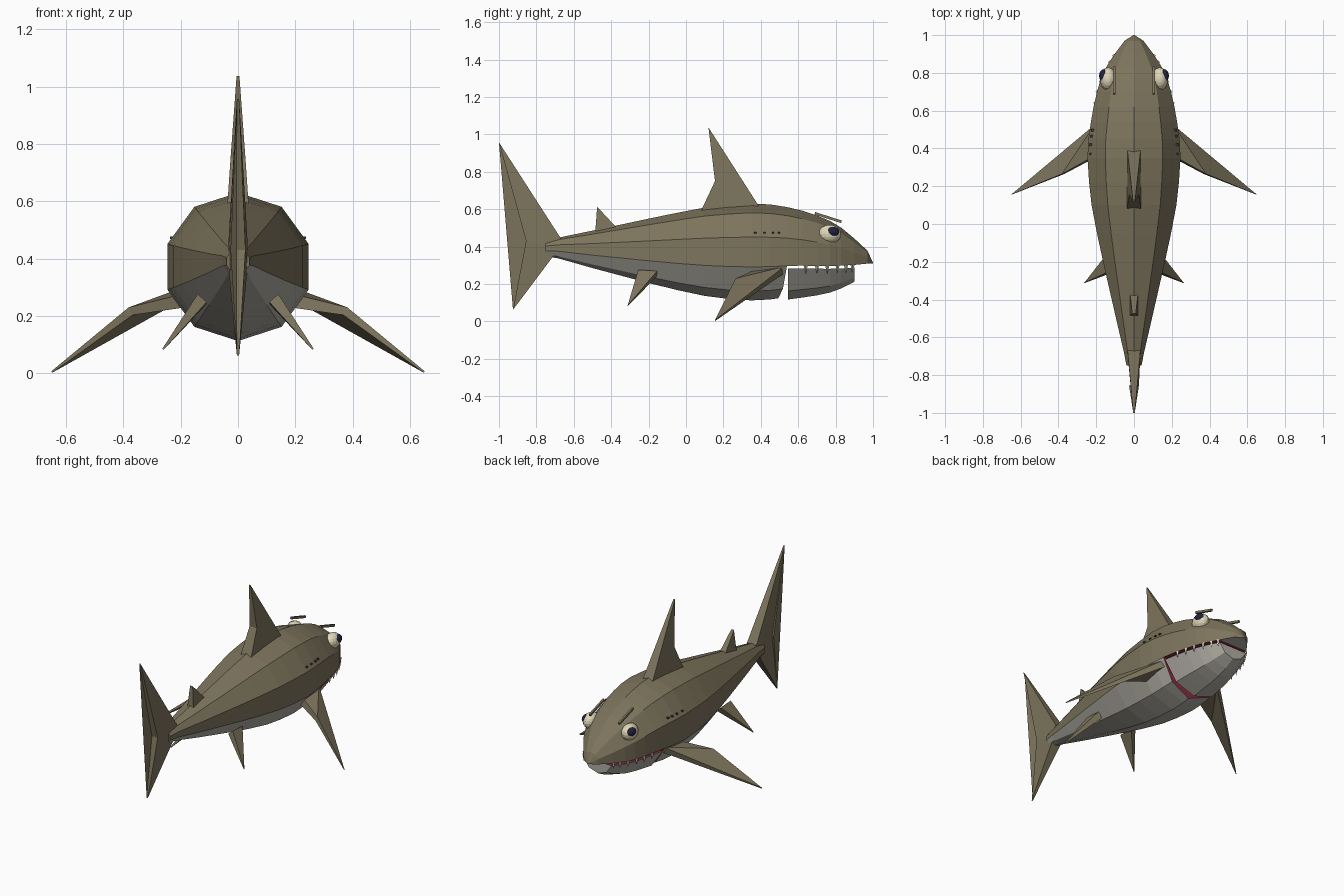
import bpy, bmesh, math
from mathutils import Vector

if "Cube" in bpy.data.objects:
    bpy.data.objects.remove(bpy.data.objects["Cube"])


def material(name, rgb):
    m = bpy.data.materials.new(name)
    m.diffuse_color = (*rgb, 1)
    m.use_nodes = True
    m.node_tree.nodes["Principled BSDF"].inputs["Base Color"].default_value = m.diffuse_color
    return m


SKIN = material("olive_brown", (0.205, 0.175, 0.108))
BELLY = material("pale_grey", (0.44, 0.42, 0.37))
MOUTH = material("dark_red", (0.25, 0.025, 0.045))
EYE = material("cream", (0.74, 0.68, 0.48))
PUPIL = material("navy", (0.015, 0.015, 0.05))
SLIT = material("dark_brown", (0.05, 0.045, 0.03))
TOOTH = material("ivory", (0.70, 0.68, 0.60))

# Body stations: y, centre height, radius
STATIONS = [(-0.75, 0.39, 0.042), (-0.68, 0.392, 0.056), (-0.5, 0.385, 0.10),
            (-0.35, 0.381, 0.136), (-0.2, 0.377, 0.172), (-0.05, 0.374, 0.206),
            (0.1, 0.372, 0.236), (0.22, 0.371, 0.25), (0.35, 0.371, 0.259),
            (0.45, 0.371, 0.254), (0.54, 0.371, 0.24), (0.62, 0.367, 0.225),
            (0.7, 0.36, 0.206), (0.77, 0.353, 0.184), (0.83, 0.346, 0.155),
            (0.9, 0.335, 0.108), (0.97, 0.325, 0.053), (1.0, 0.31, 0.003)]


def ring_at(y):
    for (a, za, ra), (b, zb, rb) in zip(STATIONS, STATIONS[1:]):
        if a <= y <= b:
            t = (y - a) / (b - a)
            return za + (zb - za) * t, ra + (rb - ra) * t


def ring_point(y, k, drop=0, scale=1):
    """Corner k of the ten-sided section, counted from the top."""
    cz, r = ring_at(y)
    a = math.radians(90 - 36 * k)
    return (r * scale * math.cos(a), y, cz - drop + r * math.sin(a))


def finish(name, bm, mats):
    bmesh.ops.recalc_face_normals(bm, faces=bm.faces)
    me = bpy.data.meshes.new(name)
    bm.to_mesh(me)
    bm.free()
    for m in mats:
        me.materials.append(m)
    ob = bpy.data.objects.new(name, me)
    bpy.context.collection.objects.link(ob)
    return ob


def loft(name, rows, strip_mats, start_mat, end_mat):
    """Skin closed rows of points, one colour per lengthwise strip."""
    mats = [SKIN, BELLY, MOUTH]
    bm = bmesh.new()
    vs = [[bm.verts.new(p) for p in row] for row in rows]
    n = len(vs[0])
    for a, b in zip(vs, vs[1:]):
        for k in range(n):
            j = (k + 1) % n
            f = bm.faces.new((a[k], a[j], b[j], b[k]))
            f.material_index = mats.index(strip_mats[k])
    for row, m in ((vs[0], start_mat), (vs[-1], end_mat)):
        if m:
            bm.faces.new(row).material_index = mats.index(m)
    return finish(name, bm, mats)


def fin(name, points, normal):
    """Flat fin from an outline of (position, half thickness)."""
    bm = bmesh.new()
    nrm = Vector(normal).normalized()
    a = [bm.verts.new(Vector(p) + nrm * h) for p, h in points]
    b = [bm.verts.new(Vector(p) - nrm * h) for p, h in points]
    n = len(a)
    caps = [bm.faces.new(a), bm.faces.new(b)]
    for k in range(n):
        j = (k + 1) % n
        bm.faces.new((a[k], a[j], b[j], b[k]))
    bmesh.ops.triangulate(bm, faces=caps)
    return finish(name, bm, [SKIN])


def ellipsoid(name, loc, size, mat):
    bpy.ops.mesh.primitive_uv_sphere_add(segments=16, ring_count=10, radius=1, location=loc)
    ob = bpy.context.object
    ob.name, ob.scale = name, size
    ob.data.materials.append(mat)


def box(name, loc, size, mat, tilt=0):
    bpy.ops.mesh.primitive_cube_add(size=1, location=loc, rotation=(tilt, 0, 0))
    ob = bpy.context.object
    ob.name, ob.scale = name, size
    ob.data.materials.append(mat)


# Main body, with a throat cut that slants back towards the belly
rows = [[ring_point(y, k) for k in range(10)] for y, _, _ in STATIONS if y < 0.5]
setback = {4: 0.022, 5: 0.046, 6: 0.022}
rows.append([ring_point(0.54 - setback.get(k, 0), k) for k in range(10)])
loft("body", rows, [SKIN] * 3 + [BELLY] * 4 + [SKIN] * 3, SKIN, MOUTH)

# Upper head with the roof of the mouth
upper = [7, 8, 9, 0, 1, 2, 3]
front = [s[0] for s in STATIONS if s[0] >= 0.54]
loft("upper_head", [[ring_point(y, k) for k in upper] for y in front if y <= 0.9],
     [SKIN] * 6 + [MOUTH], None, None)
loft("snout", [[ring_point(y, k) for k in upper] for y in front if y >= 0.9],
     [SKIN] * 6 + [BELLY], None, SKIN)

# Lower jaw
jaw_y = [0.545, 0.62, 0.7, 0.77, 0.83, 0.9]
loft("lower_jaw", [[ring_point(y, k, 0.015, 0.97) for k in (3, 4, 5, 6, 7)] for y in jaw_y],
     [BELLY] * 4 + [MOUTH], MOUTH, BELLY)

# Upright fins
fin("dorsal_fin", [((0, 0.40, 0.60), 0.036), ((0, 0.12, 1.037), 0.005),
                   ((0, 0.155, 0.75), 0.026), ((0, 0.08, 0.59), 0.037)], (1, 0, 0))
fin("rear_dorsal_fin", [((0, -0.37, 0.50), 0.021), ((0, -0.475, 0.613), 0.009),
                        ((0, -0.485, 0.48), 0.021)], (1, 0, 0))
fin("tail_fin", [((0, -0.67, 0.445), 0.034), ((0, -1.0, 0.957), 0.004),
                 ((0, -0.855, 0.43), 0.026), ((0, -0.925, 0.062), 0.004),
                 ((0, -0.69, 0.375), 0.034)], (1, 0, 0))

for s, side in ((1, "right"), (-1, "left")):
    # Paired fins
    fin("pectoral_fin_" + side,
        [((s * 0.20, 0.525, 0.275), 0.02), ((s * 0.65, 0.155, 0.004), 0.003),
         ((s * 0.375, 0.265, 0.216), 0.015), ((s * 0.20, 0.36, 0.25), 0.024)],
        (s * 0.45, 0, 0.9))
    fin("pelvic_fin_" + side,
        [((s * 0.125, -0.155, 0.255), 0.021), ((s * 0.262, -0.312, 0.083), 0.003),
         ((s * 0.125, -0.255, 0.262), 0.021)], (s * 0.75, 0, 0.66))
    # Eye, pupil and floating brow
    ellipsoid("eye_" + side, (s * 0.137, 0.768, 0.466), (0.044, 0.061, 0.05), EYE)
    ellipsoid("pupil_" + side, (s * 0.158, 0.784, 0.478), (0.027, 0.036, 0.028), PUPIL)
    box("brow_" + side, (s * 0.104, 0.76, 0.555), (0.012, 0.15, 0.014), SKIN, -0.31)
    # Gill slits
    for y in (0.37, 0.42, 0.465, 0.497):
        _, r = ring_at(y)
        box("gill_slit_" + side, (s * (0.89 * r), y, 0.473), (0.014, 0.012, 0.008), SLIT)
    # Teeth hanging from the upper lip
    for y in (0.64, 0.70, 0.755, 0.81, 0.855, 0.89):
        x, _, z = ring_point(y, 3)
        bpy.ops.mesh.primitive_cone_add(vertices=4, radius1=0.011, radius2=0, depth=0.042,
                                        location=(s * (x - 0.004), y, z - 0.02),
                                        rotation=(math.pi, 0, 0))
        bpy.context.object.name = "tooth_" + side
        bpy.context.object.data.materials.append(TOOTH)
